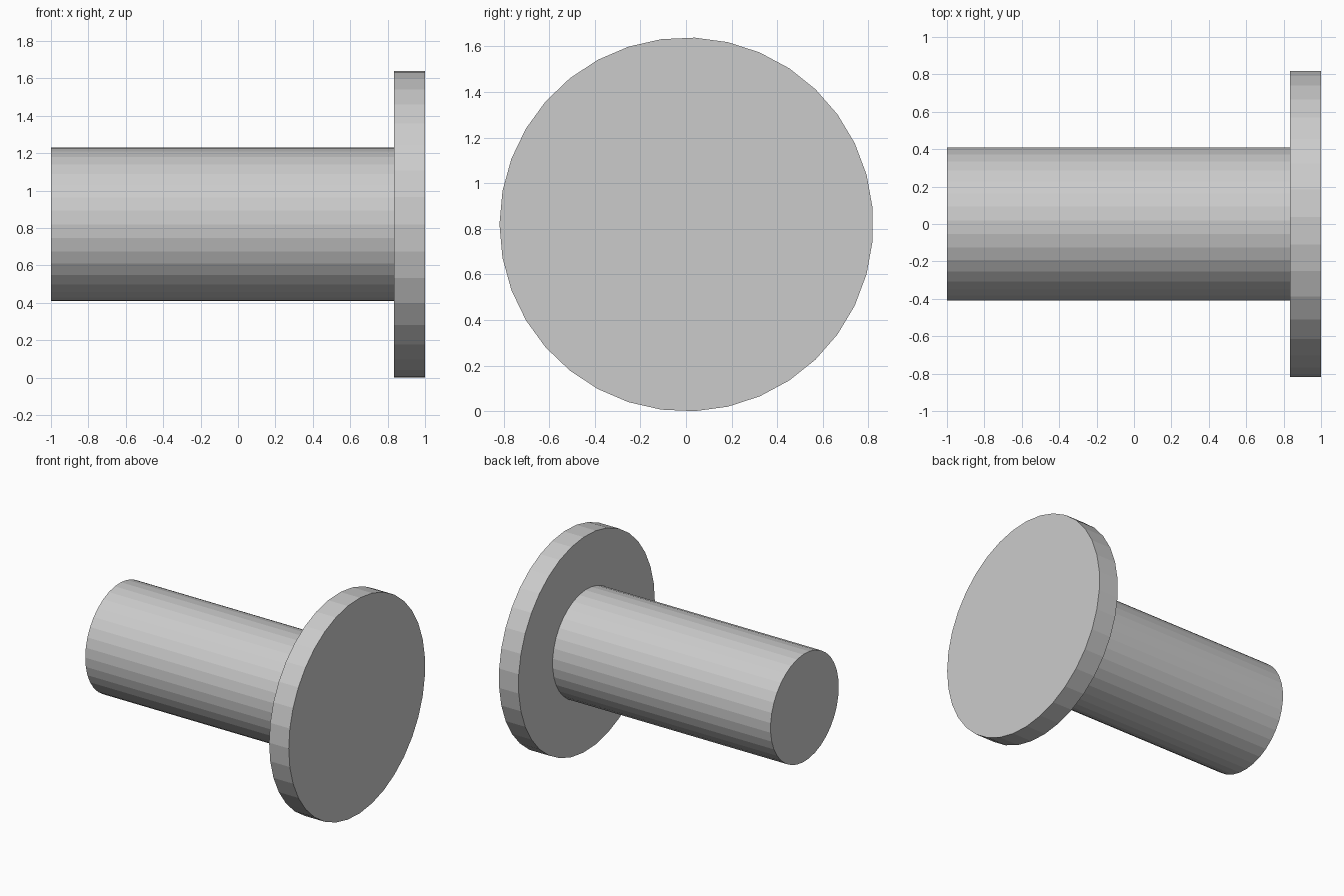
import bpy, bmesh
from math import sin, cos, pi

if "Cube" in bpy.data.objects:
    bpy.data.objects.remove(bpy.data.objects["Cube"])

SIDES = 35
R = 0.82
CZ = R * cos(pi / (2 * SIDES))            # lowest corners rest on z = 0
CY = R * (1 - cos(pi / SIDES)) / 2        # centre the odd-sided outline on y = 0

# Half profile along x: (x, radius)
PROFILE = [(-1, R / 2), (0.835, R / 2), (0.835, R), (1, R)]

bm = bmesh.new()
rings = []
for x, r in PROFILE:
    rings.append([bm.verts.new((x, CY - r * cos(2 * pi * i / SIDES),
                                CZ + r * sin(2 * pi * i / SIDES)))
                  for i in range(SIDES)])

# Shaft wall, flange shoulder and flange rim
for a, b in zip(rings, rings[1:]):
    for i in range(SIDES):
        j = (i + 1) % SIDES
        bm.faces.new((a[i], a[j], b[j], b[i]))

# End caps
bm.faces.new(rings[0])
bm.faces.new(rings[-1])
bmesh.ops.recalc_face_normals(bm, faces=bm.faces)

mesh = bpy.data.meshes.new("flanged_pin")
bm.to_mesh(mesh)
bm.free()
obj = bpy.data.objects.new("flanged_pin", mesh)
bpy.context.collection.objects.link(obj)
